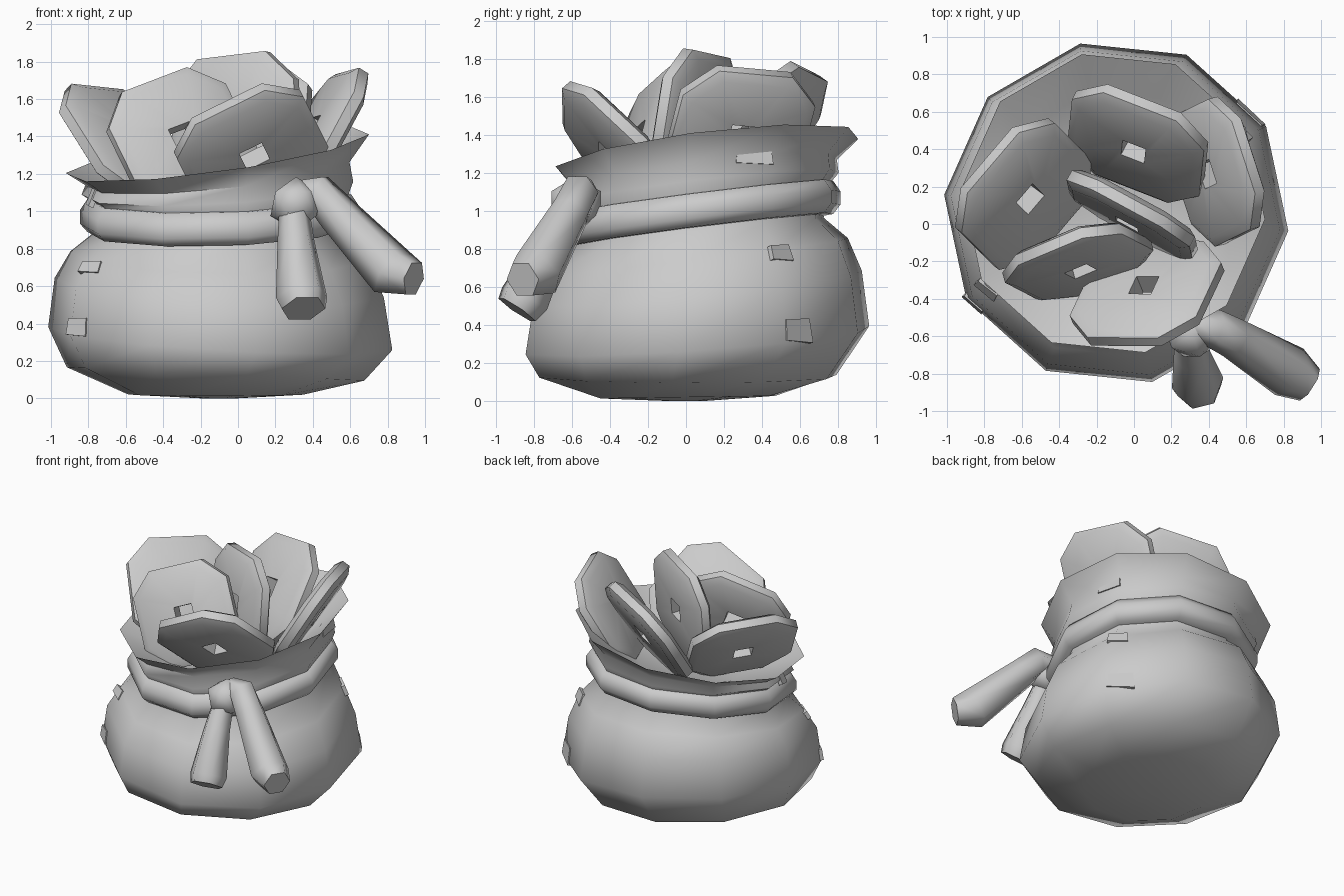
import bpy, bmesh
from math import pi, cos, sin, radians
from mathutils import Vector, Matrix
from mathutils.bvhtree import BVHTree

if "Cube" in bpy.data.objects:
    bpy.data.objects.remove(bpy.data.objects["Cube"])


def finish(name, bm, angle):
    bmesh.ops.remove_doubles(bm, verts=bm.verts, dist=0.0005)
    bmesh.ops.recalc_face_normals(bm, faces=bm.faces)
    me = bpy.data.meshes.new(name)
    bm.to_mesh(me)
    bm.free()
    ob = bpy.data.objects.new(name, me)
    bpy.context.collection.objects.link(ob)
    bpy.ops.object.select_all(action='DESELECT')
    ob.select_set(True)
    bpy.context.view_layer.objects.active = ob
    bpy.ops.object.shade_smooth_by_angle(angle=radians(angle))
    return ob


def loft(name, rings, closed=False, caps=False, angle=50):
    """Skin a list of equal-length point rings."""
    bm = bmesh.new()
    vs = [[bm.verts.new(p) for p in r] for r in rings]
    n = len(vs[0])
    for a, b in zip(vs, vs[1:] + (vs[:1] if closed else [])):
        for i in range(n):
            j = (i + 1) % n
            bm.faces.new((a[i], a[j], b[j], b[i]))
    if caps:
        bm.faces.new(vs[0])
        bm.faces.new(vs[-1])
    return finish(name, bm, angle)


def tilted_ring(cx, cy, r, z, tx, ty, n=10):
    """Horizontal polygon whose height slopes with x and y."""
    pts = []
    for i in range(n):
        a = radians(-6 + 36 * i)
        x, y = cx + r * cos(a), cy + r * sin(a)
        pts.append((x, y, max(0, z + tx * x + ty * y)))
    return pts


def tube(name, path):
    """Six-sided tube through (x, y, z, radius) points."""
    pts = [Vector(p[:3]) for p in path]
    rings = []
    for i, p in enumerate(path):
        d = pts[min(i + 1, len(pts) - 1)] - pts[max(i - 1, 0)]
        q = d.to_track_quat('Z', 'Y')
        rings.append([pts[i] + q @ Vector((p[3] * cos(k * pi / 3), p[3] * sin(k * pi / 3), 0))
                      for k in range(6)])
    return loft(name, rings, caps=True, angle=65)


# Sack: slumped body, neck, flared collar and the inside of the mouth
sack = loft("sack", [tilted_ring(*r) for r in [
    (-.10, .00, .10, .00, 0, 0),
    (-.12, .01, .47, .02, 0, .015),
    (-.12, .01, .80, .125, -.045, 0),
    (-.095, .06, .925, .31, -.06, .07),
    (-.10, .06, .885, .58, -.05, .10),
    (-.10, .07, .80, .75, -.02, .12),
    (-.10, .07, .67, .88, .01, .12),
    (-.10, .08, .69, 1.06, .03, .12),
    (-.11, .09, .73, 1.12, .06, .12),
    (-.11, .10, .71, 1.20, .10, .12),
    (-.11, .11, .815, 1.31, .14, .12),
    (-.11, .10, .62, 1.19, .11, .12),
    (-.10, .08, .40, 1.06, .05, .1)]], caps=True, angle=60)

# Rope band around the neck
loft("neck_band", [tilted_ring(-.10, .08, r, z, .03, .125) for r, z in
                   [(.62, .89), (.71, .895), (.75, .94), (.75, 1.01), (.71, 1.07), (.62, 1.08)]],
     closed=True, angle=60)

# Knot and its two hanging tails
bm = bmesh.new()
bmesh.ops.create_icosphere(bm, subdivisions=1, radius=.16)
for v in bm.verts:
    v.co = Vector((v.co.x * .95, v.co.y * .95, v.co.z * .9)) + Vector((.31, -.58, 1.04))
finish("knot", bm, 75)
tube("tail_front", [(.30, -.60, 1.02, .08), (.31, -.70, .84, .10),
                    (.34, -.85, .54, .14), (.35, -.89, .48, .12)])
tube("tail_side", [(.30, -.53, 1.10, .07), (.43, -.56, 1.10, .105), (.53, -.61, .99, .11),
                   (.83, -.79, .67, .145), (.94, -.86, .64, .10)])


# Coins: chamfered squares with bevelled rims and a square hole;
# edge gives the direction of one straight side
def coin(name, centre, normal, edge, size, t=.06):
    nz = Vector(normal).normalized()
    nx = Vector(edge)
    nx = (nx - nz * nx.dot(nz)).normalized()
    m = Matrix((nx, nz.cross(nx), nz)).transposed()
    c = Vector(centre)

    def ring(r, z):
        pts = []
        for i in range(8):
            a = radians(45 * i)
            if r is None:
                rad = .095 if i % 2 else .067
            else:
                a += radians(16 if i % 2 else 29)
                rad = r
            pts.append(c + m @ Vector((rad * cos(a), rad * sin(a), z)))
        return pts
    loft(name, [ring(None, t), ring(size * .87, t), ring(size, t * .5), ring(size, -t * .5),
                ring(size * .87, -t), ring(None, -t)], closed=True, angle=50)


for name, centre, normal, edge, size in [
        ("coin_front", (.07, -.37, 1.33), (-.30, .72, .62), (.5, 0, .25), .43),
        ("coin_front_left", (-.30, -.20, 1.38), (.24, -.88, .34), (.4, .1, .17), .41),
        ("coin_middle", (-.01, .05, 1.46), (-.48, -.86, .12), (.47, -.27, .06), .43),
        ("coin_back", (.02, .43, 1.42), (-.40, -.75, .55), (.53, -.2, .1), .44),
        ("coin_right", (.44, .28, 1.42), (-.82, -.22, .5), (-.1, .43, -.06), .42),
        ("coin_left", (-.59, .16, 1.36), (.60, -.45, .66), (1, 1, 0), .44)]:
    coin(name, centre, normal, edge, size)

# Small cloth patches laid on the sack, projected from the side
bvh = BVHTree.FromPolygons([v.co for v in sack.data.vertices],
                           [p.vertices[:] for p in sack.data.polygons])
for k, (start, way, w, h) in enumerate([
        ((2, .36, 1.29), (-1, 0, 0), .20, .09), ((2, .50, .78), (-1, 0, 0), .15, .09),
        ((2, .59, .37), (-1, 0, 0), .20, .13), ((-.86, -2, .38), (0, 1, 0), .14, .10),
        ((-.79, -2, .70), (0, 1, 0), .14, .07), ((-.78, -2, 1.08), (0, 1, 0), .08, .12)]):
    loc, nor, _, _ = bvh.ray_cast(Vector(start), Vector(way))
    if loc is None:
        continue
    q = nor.to_track_quat('Z', 'Y')
    loft(f"patch_{k + 1}", [[loc + q @ Vector((x * w / 2, y * h / 2, z)) for x, y in
                             [(-1, -.8), (1, -1), (.9, 1), (-.9, .9)]] for z in (-.02, .008)],
         caps=True, angle=30)
